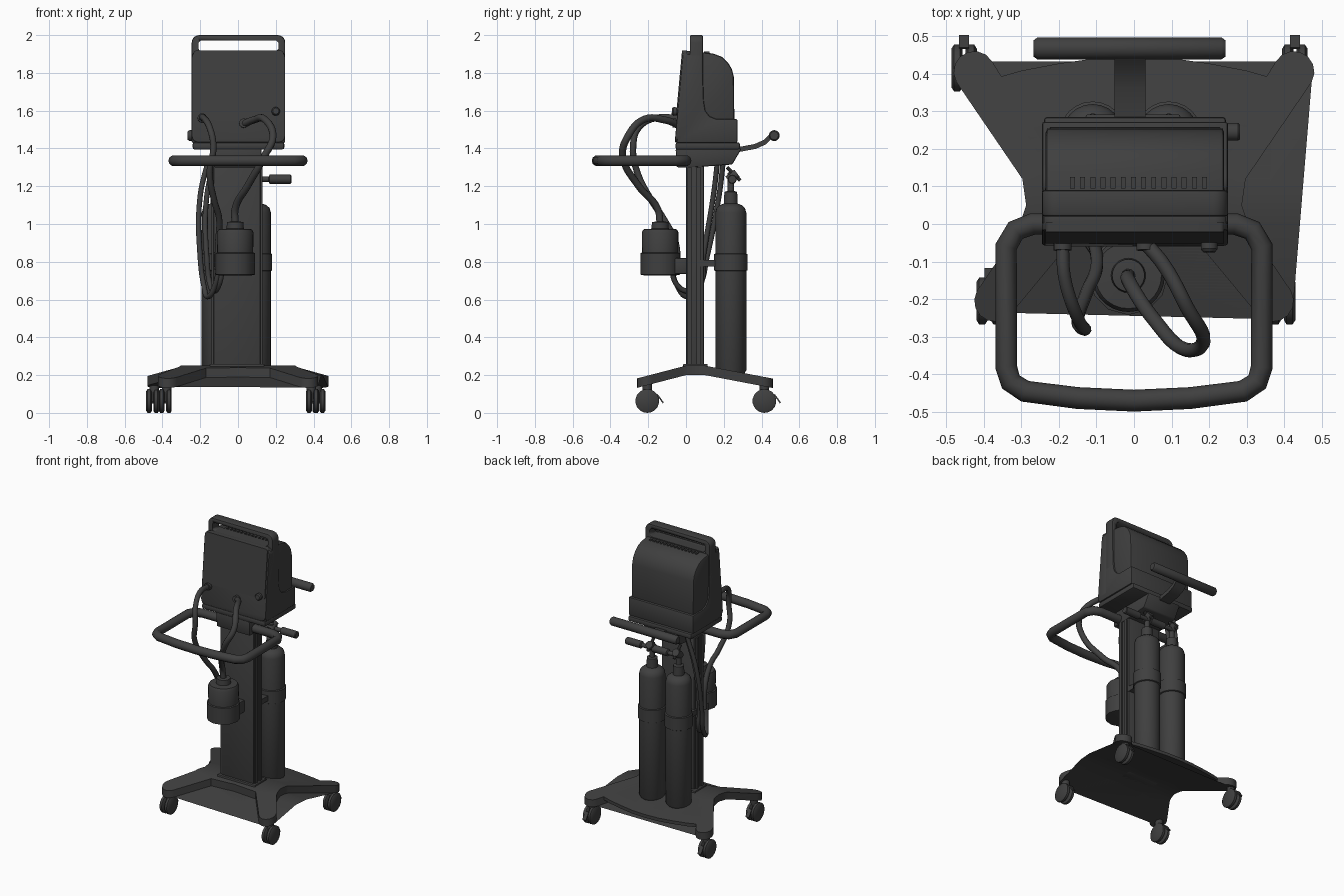
import bpy, bmesh, math
from mathutils import Matrix, Vector

if "Cube" in bpy.data.objects:
    bpy.data.objects.remove(bpy.data.objects["Cube"])

dark = bpy.data.materials.new("dark_grey")
dark.diffuse_color = (0.05, 0.05, 0.05, 1)
dark.use_nodes = True
dark.node_tree.nodes["Principled BSDF"].inputs["Base Color"].default_value = dark.diffuse_color


def activate(ob):
    bpy.ops.object.select_all(action='DESELECT')
    ob.select_set(True)
    bpy.context.view_layer.objects.active = ob


def finish(name, bm, bevel=0.0, seg=2):
    bmesh.ops.recalc_face_normals(bm, faces=bm.faces)
    me = bpy.data.meshes.new(name)
    bm.to_mesh(me)
    bm.free()
    ob = bpy.data.objects.new(name, me)
    bpy.context.collection.objects.link(ob)
    me.materials.append(dark)
    activate(ob)
    if bevel:
        m = ob.modifiers.new("bevel", 'BEVEL')
        m.width, m.segments, m.limit_method = bevel, seg, 'ANGLE'
        m.angle_limit = math.radians(40)
        bpy.ops.object.modifier_apply(modifier=m.name)
    bpy.ops.object.shade_smooth_by_angle(angle=math.radians(35))
    return ob


def prism_bm(pts, axis, a, b):
    """Extrude a 2D outline along an axis from a to b."""
    put = {'x': lambda p, t: (t, p[0], p[1]), 'y': lambda p, t: (p[0], t, p[1]),
           'z': lambda p, t: (p[0], p[1], t)}[axis]
    bm = bmesh.new()
    lo = [bm.verts.new(put(p, a)) for p in pts]
    hi = [bm.verts.new(put(p, b)) for p in pts]
    n = len(pts)
    bm.faces.new(lo)
    bm.faces.new(hi[::-1])
    for i in range(n):
        bm.faces.new((lo[i], lo[(i + 1) % n], hi[(i + 1) % n], hi[i]))
    return bm


def prism(name, pts, axis, a, b, bevel=0.0):
    return finish(name, prism_bm(pts, axis, a, b), bevel)


def box(name, x, y, z, bevel=0.0):
    return prism(name, [(x[0], y[0]), (x[1], y[0]), (x[1], y[1]), (x[0], y[1])], 'z', *z, bevel)


def lathe(name, prof, loc, axis=(0, 0, 1), n=24):
    """Revolve (radius, height) points about an axis through loc."""
    bm = bmesh.new()
    rings = [[bm.verts.new((r * math.cos(math.tau * i / n), r * math.sin(math.tau * i / n), h))
              for i in range(n)] for r, h in prof]
    for p, q in zip(rings, rings[1:]):
        for i in range(n):
            bm.faces.new((p[i], p[(i + 1) % n], q[(i + 1) % n], q[i]))
    bm.faces.new(rings[0])
    bm.faces.new(rings[-1])
    rot = Vector((0, 0, 1)).rotation_difference(Vector(axis)).to_matrix().to_4x4()
    bm.transform(Matrix.Translation(loc) @ rot)
    return finish(name, bm)


def tube(name, pts, r, smooth=True):
    cu = bpy.data.curves.new(name, 'CURVE')
    cu.dimensions, cu.bevel_depth, cu.bevel_resolution = '3D', r, 3
    cu.resolution_u, cu.use_fill_caps = 6, True
    sp = cu.splines.new('BEZIER' if smooth else 'POLY')
    data = sp.bezier_points if smooth else sp.points
    data.add(len(pts) - 1)
    for d, p in zip(data, pts):
        if smooth:
            d.co = p
            d.handle_left_type = d.handle_right_type = 'AUTO'
        else:
            d.co = (*p, 1)
    ob = bpy.data.objects.new(name, cu)
    bpy.context.collection.objects.link(ob)
    activate(ob)
    bpy.ops.object.convert(target='MESH')
    ob = bpy.context.object
    ob.data.materials.append(dark)
    bpy.ops.object.shade_smooth_by_angle(angle=math.radians(45))


def rounded(x0, x1, z0, z1, r, n=5):
    out = []
    for cx, cz, a in ((x1 - r, z1 - r, 0), (x0 + r, z1 - r, 90), (x0 + r, z0 + r, 180), (x1 - r, z0 + r, 270)):
        for i in range(n + 1):
            t = math.radians(a + 90 * i / n)
            out.append((cx + r * math.cos(t), cz + r * math.sin(t)))
    return out


def arc(cx, cy, r, a0, a1, n=7):
    return [(cx + r * math.cos(math.radians(a0 + (a1 - a0) * i / n)),
             cy + r * math.sin(math.radians(a0 + (a1 - a0) * i / n))) for i in range(n + 1)]


# Base: sloping four-legged frame with a thinner fan plate at the rear
def leg_z(y):
    return 0.25 + 0.26 * min(y, 0) - 0.19 * max(y - 0.1, 0)


def sloped_plate(name, half, thick):
    bm = prism_bm(half + [(-x, y) for x, y in half[::-1] if x > 1e-5], 'z', 0, 1)
    bmesh.ops.triangulate(bm, faces=[f for f in bm.faces if len(f.verts) > 4])
    for y in (0, 0.1):
        bmesh.ops.bisect_plane(bm, geom=bm.verts[:] + bm.edges[:] + bm.faces[:],
                               plane_co=(0, y, 0), plane_no=(0, 1, 0))
    for v in bm.verts:
        v.co.z = leg_z(v.co.y) - (0 if v.co.z > 0.5 else thick)
    finish(name, bm)


sloped_plate("base_legs", [(0, -0.04), (0.17, -0.05)] + arc(0.37, -0.205, 0.055, -145, 30)
             + [(0.31, -0.02), (0.287, 0.05), (0.297, 0.12)] + arc(0.425, 0.405, 0.055, -30, 150)
             + [(0.21, 0.16), (0, 0.13)], 0.05)
sloped_plate("base_rear_plate", [(0, 0.1), (0.2, 0.1), (0.38, 0.385), (0.3, 0.408), (0.2, 0.427),
                                 (0.1, 0.441), (0, 0.445)], 0.022)

# Casters with twin wheels and brake tabs
for x, y in ((-0.452, 0.415), (0.428, 0.415), (-0.385, -0.205), (0.395, -0.205)):
    for s in (-1, 1):
        lathe("caster_wheel", [(0.052, -0.015), (0.063, -0.008), (0.063, 0.008), (0.052, 0.015)],
              (x + s * 0.019, y, 0.063), (1, 0, 0), 18)
    lathe("caster_stem", [(0.025, 0), (0.025, 0.1)], (x * 0.98, y, 0.06), n=12)
    prism("caster_brake", [(y + 0.05, 0.095), (y + 0.055, 0.1), (y + 0.088, 0.055), (y + 0.082, 0.05)],
          'x', x - 0.013, x + 0.013)

# Column with side rails
box("column", (-0.13, 0.12), (0.0, 0.095), (0.2, 1.32), 0.008)
for x in (-0.134, 0.124):
    for y in (0.02, 0.068):
        box("column_rail", (x - 0.005, x + 0.005), (y - 0.012, y + 0.012), (0.25, 1.3))
box("column_foot", (-0.15, 0.14), (-0.015, 0.115), (0.22, 0.26), 0.006)

# Gas cylinders with straps, valves and knobs
for x in (-0.11, 0.092):
    y = 0.237
    lathe("gas_cylinder", [(0.07, 0.205), (0.082, 0.225), (0.082, 1.06), (0.075, 1.085), (0.058, 1.1),
                           (0.036, 1.108), (0.034, 1.17), (0.018, 1.175), (0.016, 1.27), (0.008, 1.275)], (x, y, 0))
    lathe("cylinder_strap", [(0.08, 0.75), (0.089, 0.755), (0.089, 0.84), (0.08, 0.845)], (x, y, 0))
    box("strap_bracket", (x - 0.03, x + 0.03), (0.08, 0.17), (0.775, 0.81))
    lathe("valve_knob", [(0.014, 0), (0.014, 0.07), (0.024, 0.075), (0.024, 0.185), (0.02, 0.19)],
          (x, y + 0.008, 1.237), (1, 0, 0), 14)
    lathe("valve_body", [(0.025, -0.03), (0.025, 0.03)], (x, y + 0.01, 1.25), (0, 0.8, 0.6), 14)
    lathe("valve_lever", [(0.01, -0.05), (0.01, 0.05)], (x, y + 0.015, 1.265), (0, 0.7, -0.7), 10)

# Platform under the ventilator
prism("platform_bracket", [(-0.05, 1.3), (0.04, 1.3), (0.245, 1.315), (0.295, 1.4), (-0.055, 1.4)],
      'x', -0.13, 0.125, 0.008)
box("platform_tray", (-0.24, 0.245), (-0.055, 0.285), (1.395, 1.432), 0.01)

# Front push handle
half = [(0.1, 0.0), (0.27, 0.0), (0.315, -0.017), (0.34, -0.06), (0.34, -0.38), (0.328, -0.42),
        (0.29, -0.445), (0.15, -0.463)]
tube("front_handle", [(x, y, 1.335) for x, y in half] + [(0, -0.47, 1.335)]
     + [(-x, y, 1.335) for x, y in half[::-1]], 0.029, False)

# Rear handle on a curved arm
lathe("rear_handle", [(0.022, -0.255), (0.029, -0.245), (0.029, 0.245), (0.022, 0.255)],
      (-0.012, 0.467, 1.468), (1, 0, 0), 16)
arm = [(0.22, 1.375), (0.30, 1.385), (0.37, 1.398), (0.42, 1.42), (0.46, 1.46)]
prism("rear_handle_arm", arm + [(y - 0.008, z + 0.025) for y, z in arm[::-1]], 'x', -0.052, 0.03)

# Ventilator: base with side flanks, and curved rear housing
prism("ventilator_base", [(-0.05, 1.43), (0.272, 1.43), (0.272, 1.556), (0.16, 1.556), (0.125, 1.57),
                          (0.102, 1.6), (0.094, 1.65), (0.085, 1.9), (0.0, 1.9)], 'x', -0.245, 0.25, 0.008)
prism("rear_housing", [(0.03, 1.5), (0.257, 1.5), (0.253, 1.78), (0.243, 1.82), (0.222, 1.855), (0.19, 1.885),
                       (0.145, 1.902), (0.08, 1.91), (0.03, 1.91)], 'x', -0.235, 0.24, 0.012)
for i in range(14):
    x = -0.17 + i * 0.027
    box("top_vent", (x, x + 0.013), (0.095, 0.125), (1.9, 1.913))

# Top carrying frame with a hand slot
frame = prism("carry_frame", rounded(-0.245, 0.25, 1.6, 2.0, 0.04), 'y', 0.02, 0.09, 0.008)
cutter = prism("slot_cutter", rounded(-0.21, 0.215, 1.915, 1.972, 0.02), 'y', -0.2, 0.3)
cutter.hide_render = True
activate(frame)
m = frame.modifiers.new("slot", 'BOOLEAN')
m.object, m.operation, m.solver = cutter, 'DIFFERENCE', 'EXACT'
bpy.ops.object.modifier_apply(modifier=m.name)
bpy.data.objects.remove(cutter)


# Tilted front panel and recessed screen
def front_y(z):
    return -0.06 + (z - 1.43) * 0.092


bm = prism_bm(rounded(-0.245, 0.25, 1.432, 1.915, 0.035), 'y', 0, 1)
for v in bm.verts:
    v.co.y = front_y(v.co.z) if v.co.y < 0.5 else 0.03
finish("front_panel", bm, 0.006)
bm = prism_bm(rounded(-0.235, 0.24, 1.58, 1.918, 0.012, 3), 'y', 0, 1)
for v in bm.verts:
    v.co.y = front_y(v.co.z) + (-0.006 if v.co.y < 0.5 else 0.02)
bm.normal_update()
face = min(bm.faces, key=lambda f: f.calc_center_median().y)
bmesh.ops.inset_individual(bm, faces=[face], thickness=0.012)
bmesh.ops.translate(bm, verts=face.verts[:], vec=(0, 0.005, 0))
finish("screen", bm)
lathe("control_dial", [(0.022, 0), (0.022, 0.022), (0.016, 0.03)], (0.2, -0.045, 1.595), (0, -1, 0.09))
for x, z in ((-0.19, 1.56), (0.03, 1.532)):
    lathe("hose_port", [(0.024, 0), (0.024, 0.03)], (x, -0.04, z), (0, -1, 0.09), 16)

# Humidifier jar with holder
jx, jy = -0.015, -0.137
lathe("humidifier_jar", [(0.085, 0.74), (0.085, 0.83), (0.095, 0.835), (0.097, 0.955), (0.088, 0.972),
                         (0.046, 0.975), (0.043, 1.01), (0.03, 1.012)], (jx, jy, 0), n=28)
lathe("jar_holder", [(0.085, 0.728), (0.105, 0.732), (0.105, 0.845), (0.098, 0.848)], (jx, jy, 0), n=12)
box("jar_bracket", (-0.08, 0.05), (-0.09, 0.005), (0.735, 0.82), 0.008)

# Breathing hoses
tube("inlet_hose", [(0.03, -0.05, 1.53), (0.08, -0.11, 1.55), (0.14, -0.22, 1.555), (0.185, -0.31, 1.46),
                    (0.14, -0.335, 1.36), (0.05, -0.25, 1.2), (-0.015, -0.15, 1.08), (-0.015, -0.137, 1.0)], 0.019)
tube("outlet_hose", [(-0.19, -0.05, 1.56), (-0.185, -0.14, 1.565), (-0.15, -0.25, 1.51), (-0.13, -0.28, 1.41),
                     (-0.15, -0.26, 1.28), (-0.125, -0.18, 1.12), (-0.1, -0.12, 1.03), (-0.105, -0.055, 0.9),
                     (-0.11, -0.045, 0.76)], 0.017)
for i, x in enumerate((-0.2, -0.165)):
    tube("supply_hose", [(x + 0.05, 0.2 - i * 0.03, 1.36), (x, 0.175 - i * 0.03, 1.15), (x, 0.11 - i * 0.02, 0.82),
                         (x + 0.02, 0.07, 0.67), (x + 0.04, 0.01, 0.615 + i * 0.03),
                         (-0.12 + i * 0.02, -0.05, 0.68), (-0.1 + i * 0.02, -0.08, 0.78)], 0.014)
